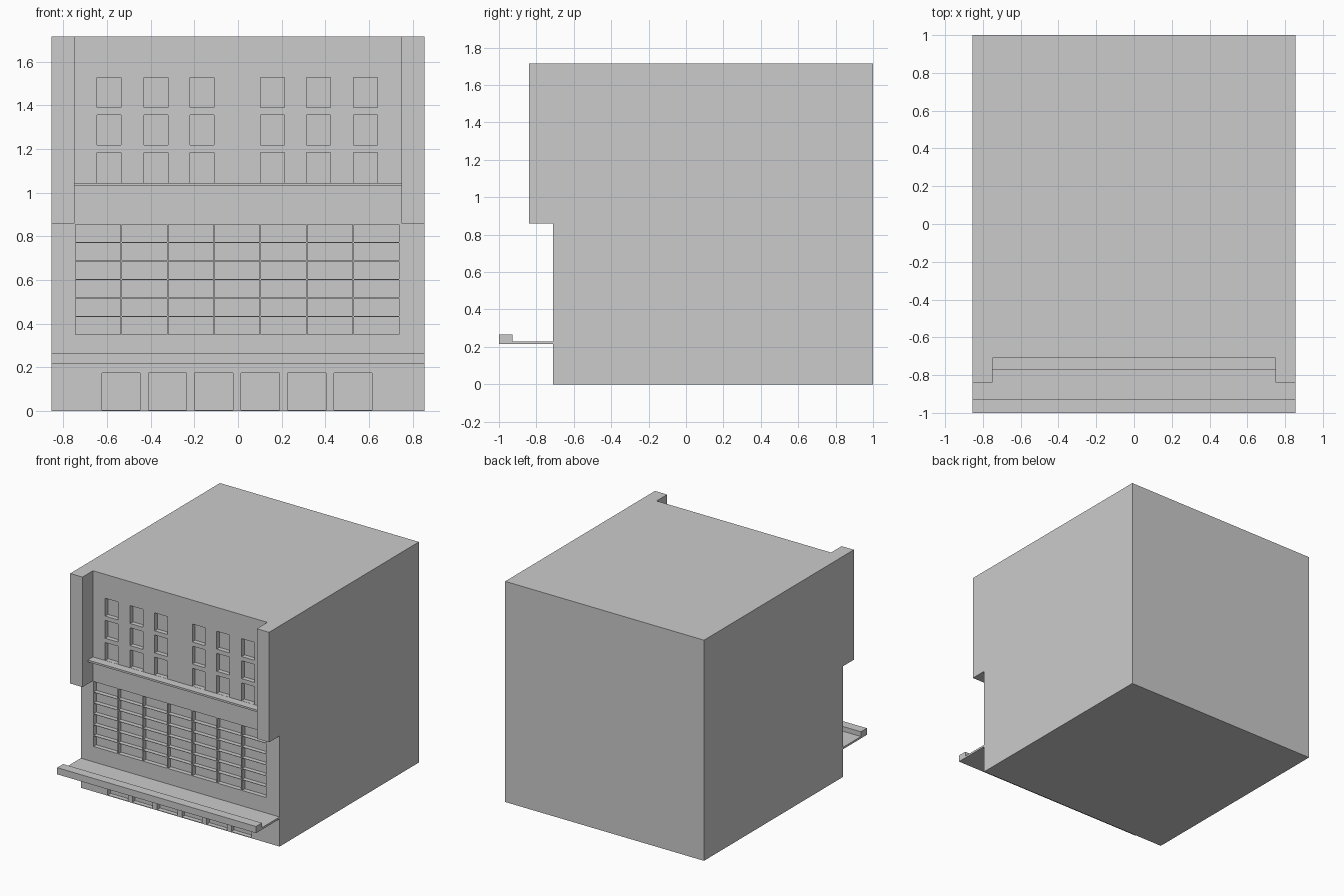
import bpy, bmesh
from mathutils import Vector

if "Cube" in bpy.data.objects:
    bpy.data.objects.remove(bpy.data.objects["Cube"])

W, WALL, BACK, TOP = 0.855, -0.71, 1.0, 1.715   # half width, front wall, back, roof
PIER_X, PIER_Z, PIER_Y = 0.75, 0.86, -0.84      # upper side piers
DEPTH = 0.035                                   # window recess


def add_box(bm, x0, x1, y0, y1, z0, z1):
    verts = bmesh.ops.create_cube(bm, size=1)["verts"]
    for v in verts:
        v.co = ((x0 + x1) / 2 + v.co.x * (x1 - x0),
                (y0 + y1) / 2 + v.co.y * (y1 - y0),
                (z0 + z1) / 2 + v.co.z * (z1 - z0))


def make_object(name, bm):
    bmesh.ops.recalc_face_normals(bm, faces=bm.faces)
    mesh = bpy.data.meshes.new(name)
    bm.to_mesh(mesh)
    bm.free()
    obj = bpy.data.objects.new(name, mesh)
    bpy.context.collection.objects.link(obj)
    return obj


def extrude_profile(name, points, half_width):
    bm = bmesh.new()
    face = bm.faces.new([bm.verts.new((-half_width, y, z)) for y, z in points])
    out = bmesh.ops.extrude_face_region(bm, geom=[face])["geom"]
    bmesh.ops.translate(bm, vec=(2 * half_width, 0, 0),
                        verts=[g for g in out if isinstance(g, bmesh.types.BMVert)])
    return make_object(name, bm)


# Main block, with the two upper front corners pulled forward as piers
bm = bmesh.new()
add_box(bm, -W, W, WALL, BACK, 0, TOP)
for co, no in (((-PIER_X, 0, 0), (1, 0, 0)), ((PIER_X, 0, 0), (1, 0, 0)),
               ((0, 0, PIER_Z), (0, 0, 1))):
    bmesh.ops.bisect_plane(bm, geom=bm.verts[:] + bm.edges[:] + bm.faces[:],
                           plane_co=co, plane_no=no)
bm.normal_update()
piers = []
for f in bm.faces:
    c = f.calc_center_median()
    if f.normal.y < -0.9 and abs(c.x) > PIER_X and c.z > PIER_Z:
        piers.append(f)
for f in bmesh.ops.extrude_discrete_faces(bm, faces=piers)["faces"]:
    bmesh.ops.translate(bm, vec=Vector((0, PIER_Y - WALL, 0)), verts=f.verts)
bmesh.ops.remove_doubles(bm, verts=bm.verts, dist=1e-5)
bmesh.ops.dissolve_limit(bm, angle_limit=0.01, verts=bm.verts, edges=bm.edges)
building = make_object("building", bm)

# Cutter for every recess in the front wall
bm = bmesh.new()


def opening(x, z, w, h):
    add_box(bm, x, x + w, WALL - 0.05, WALL + DEPTH, z, z + h)


# Upper windows: two groups of three columns, three rows
for x in (-0.645, -0.43, -0.22, 0.104, 0.314, 0.529):
    for row in range(3):
        opening(x, 1.046 + row * 0.172, 0.11, 0.139)

# Large glazed grid: seven columns, six rows
for col in range(7):
    for row in range(6):
        opening(-0.745 + col * 0.2128, 0.35 + row * 0.0847, 0.206, 0.0815)

# Ground floor doors
for col in range(6):
    opening(-0.624 + col * 0.2128, 0.005, 0.175, 0.17)

cutter = make_object("recess_cutter", bm)
cutter.hide_render = True
mod = building.modifiers.new("recesses", 'BOOLEAN')
mod.operation = 'DIFFERENCE'
mod.solver = 'EXACT'
mod.object = cutter
bpy.context.view_layer.objects.active = building
bpy.ops.object.modifier_apply(modifier=mod.name)
bpy.data.objects.remove(cutter)

# Ledge under the upper windows
extrude_profile("window_ledge", [(WALL, 1.03), (-0.773, 1.03),
                                 (-0.773, 1.045), (WALL, 1.045)], PIER_X)

# Entrance canopy with a raised front lip
extrude_profile("entrance_canopy", [(WALL, 0.215), (-1, 0.215), (-1, 0.267),
                                    (-0.927, 0.267), (-0.927, 0.23), (WALL, 0.23)], W)
